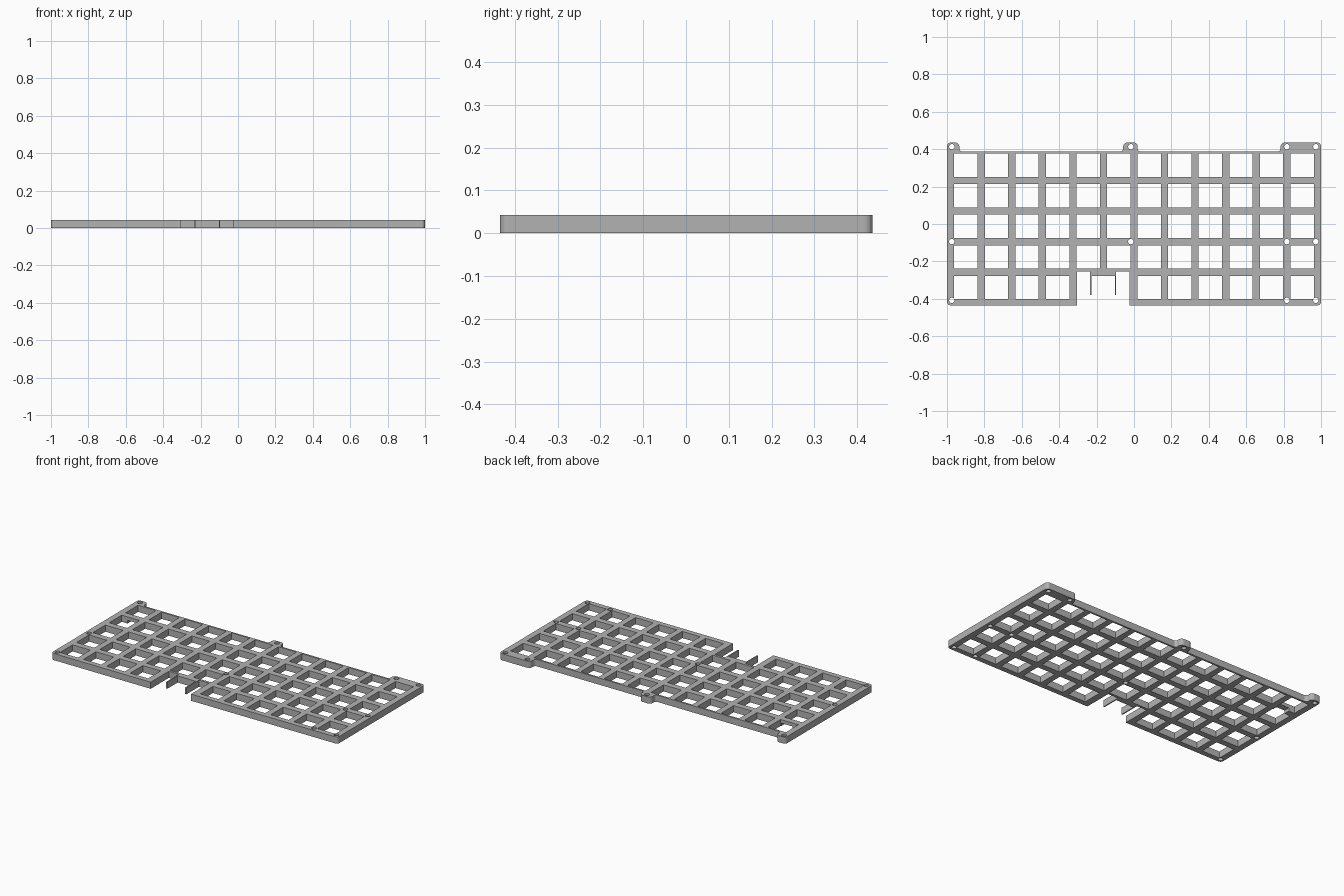
import bpy
import math
from mathutils import Vector

cube = bpy.data.objects.get("Cube")
if cube:
    bpy.data.objects.remove(cube)

HEIGHT = 0.042
PITCH = 0.1634
HALF = 0.0625
COLS, ROWS = 12, 5
FRONT, RIM, BACK = -0.435, 0.388, 0.436


def rounded(points):
    """Turn (x, y, radius) corners into a closed loop with filleted corners."""
    loop = []
    for i, (x, y, r) in enumerate(points):
        p = Vector((x, y))
        if not r:
            loop.append(p)
            continue
        before = Vector(points[i - 1][:2])
        after = Vector(points[(i + 1) % len(points)][:2])
        a = p + (before - p).normalized() * r
        b = p + (after - p).normalized() * r
        for k in range(7):
            t = k / 6 * math.pi / 2
            loop.append(p + (a - p) * (1 - math.sin(t)) + (b - p) * (1 - math.cos(t)))
    return loop


def circle(x, y, r, n=20):
    return [Vector((x + r * math.cos(math.tau * k / n),
                    y + r * math.sin(math.tau * k / n))) for k in range(n)]


# Outer edge: front with key cut-out and two prongs, back with screw tabs
outline = [(-1, FRONT, 0.02), (-0.305, FRONT, 0), (-0.305, -0.254, 0)]
mid = -0.165
for side in (-1, 1):
    prong = [(0.07, -0.254, 0), (0.07, -0.38, 0), (HALF, -0.38, 0), (HALF, -0.277, 0)]
    for dx, y, r in (prong if side < 0 else reversed(prong)):
        outline.append((mid + side * dx, y, r))
outline += [(-0.024, -0.254, 0), (-0.024, FRONT, 0), (1, FRONT, 0.02),
            (1, BACK, 0.02), (0.784, BACK, 0.022), (0.784, RIM, 0.018),
            (0.020, RIM, 0.014), (0.020, BACK, 0.022),
            (-0.058, BACK, 0.022), (-0.058, RIM, 0.014),
            (-0.934, RIM, 0.018), (-0.934, BACK, 0.022), (-1, BACK, 0.02)]
loops = [rounded(outline)]

# Square key openings, skipping the two replaced by the front cut-out
for row in range(ROWS):
    for col in range(COLS):
        if row == ROWS - 1 and col in (4, 5):
            continue
        x = (col - (COLS - 1) / 2) * PITCH
        y = 0.314 - row * PITCH
        loops.append([Vector((x + sx * HALF, y + sy * HALF))
                      for sx, sy in ((-1, -1), (1, -1), (1, 1), (-1, 1))])

# Screw holes
for y in (0.413, -0.094, -0.408):
    for x in (-0.974, -0.017, 0.817, 0.972):
        if y < -0.4 and x == -0.017:
            continue
        loops.append(circle(x, y, 0.0145))

# Extrude the filled outline into the plate
curve = bpy.data.curves.new("plate_profile", "CURVE")
curve.dimensions = "2D"
curve.fill_mode = "BOTH"
curve.extrude = HEIGHT / 2
for loop in loops:
    spline = curve.splines.new("POLY")
    spline.points.add(len(loop) - 1)
    for point, co in zip(spline.points, loop):
        point.co = (co.x, co.y, 0, 1)
    spline.use_cyclic_u = True
profile = bpy.data.objects.new("plate_profile", curve)
bpy.context.collection.objects.link(profile)
bpy.context.view_layer.update()
depsgraph = bpy.context.evaluated_depsgraph_get()
mesh = bpy.data.meshes.new_from_object(profile.evaluated_get(depsgraph))
bpy.data.objects.remove(profile)
plate = bpy.data.objects.new("switch_plate", mesh)
plate.location.z = HEIGHT / 2
bpy.context.collection.objects.link(plate)

# Merge walls to caps
weld = plate.modifiers.new("weld", "WELD")
weld.merge_threshold = 0.0002

# Cable notch under one bar
bpy.ops.mesh.primitive_cube_add(size=1, location=(-0.88, 0.232, 0))
notch = bpy.context.object
notch.name = "cable_notch_cutter"
notch.scale = (0.08, 0.06, 0.04)
notch.hide_render = True
notch.display_type = "WIRE"
notch.hide_set(True)
cut = plate.modifiers.new("cable_notch", "BOOLEAN")
cut.operation = "DIFFERENCE"
cut.solver = "EXACT"
cut.object = notch

# Flat grey material
grey = bpy.data.materials.new("mid_grey")
grey.use_nodes = True
colour = (0.45, 0.45, 0.45, 1)
grey.diffuse_color = colour
grey.node_tree.nodes["Principled BSDF"].inputs["Base Color"].default_value = colour
plate.data.materials.clear()
plate.data.materials.append(grey)
for poly in plate.data.polygons:
    poly.use_smooth = False
